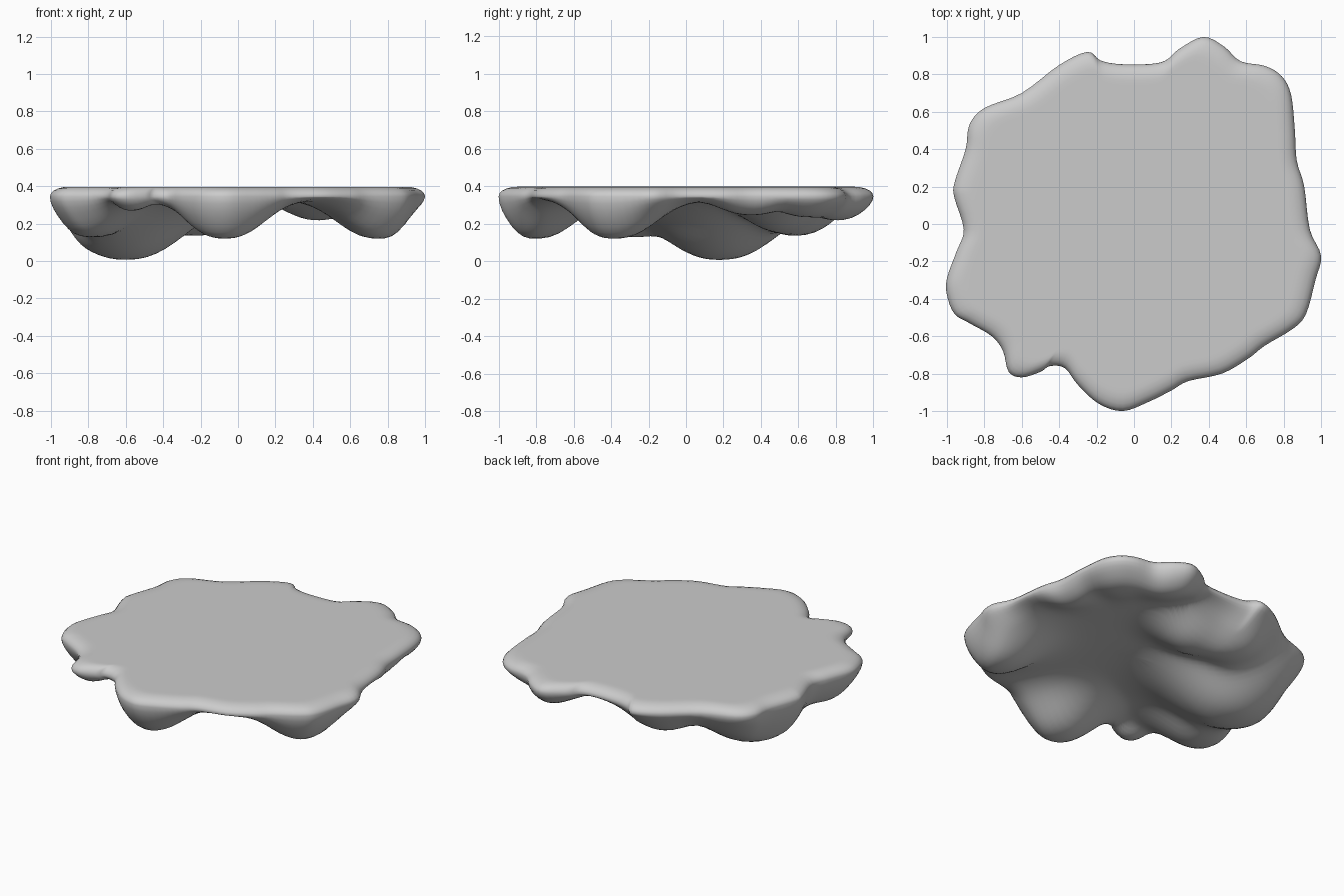
import bpy, bmesh, math

if "Cube" in bpy.data.objects:
    bpy.data.objects.remove(bpy.data.objects["Cube"])

# Outline of the slab seen from above
OUTLINE = [(.37, 1), (.48, .95), (.57, .87), (.70, .845), (.79, .79), (.84, .69), (.86, .5), (.87, .34),
           (.91, .2), (.94, -.03), (1, -.17), (.97, -.3), (.92, -.48), (.85, -.56), (.7, -.65),
           (.61, -.72), (.47, -.8), (.29, -.84), (.2, -.89), (.08, -.95), (-.06, -1), (-.19, -.96),
           (-.3, -.86), (-.37, -.77), (-.45, -.76), (-.5, -.79), (-.6, -.82), (-.67, -.79), (-.7, -.68),
           (-.76, -.6), (-.88, -.53), (-.96, -.48), (-1, -.38), (-1, -.29), (-.95, -.15), (-.91, -.03),
           (-.96, .14), (-.96, .22), (-.9, .4), (-.88, .53), (-.8, .62), (-.6, .7), (-.4, .85),
           (-.25, .92), (-.18, .875), (-.08, .855), (.08, .855), (.17, .875), (.24, .935)]
# Hanging lobes: x, y, radius, depth
LOBES = [(-.6, .18, .41, .318), (-.07, -.8, .27, .205), (.75, -.38, .28, .205), (-.05, .5, .24, .165),
         (-.27, .6, .25, .185), (-.78, -.3, .28, .195), (.45, .84, .24, .11), (.66, .66, .23, .09),
         (.8, .35, .2, .085), (-.58, -.74, .13, .06)]
TOP, RIM, BASE, SUB = 0.397, 0.345, 0.325, 4


def lobe_depth(x, y):
    total = sum((d * math.exp(-(math.hypot(x - a, y - b) / r) ** 2.4)) ** 3 for a, b, r, d in LOBES)
    return total ** (1 / 3)


def round_edge(t, start):
    u = max(0, (t - start) / (1 - start))
    return math.sqrt(max(0, 1 - u * u))


def top_z(x, y, t):
    return RIM + (TOP - RIM) * round_edge(t, .9)


def bottom_z(x, y, t):
    return RIM - (RIM - BASE + lobe_depth(x, y)) * round_edge(t, .84)


# Smooth resampling of the outline
def spline(a, b, c, d, t):
    return .5 * (2 * b + (c - a) * t + (2 * a - 5 * b + 4 * c - d) * t * t + (3 * b - a - 3 * c + d) * t ** 3)


n = len(OUTLINE)
edge = []
for i in range(n):
    p = [OUTLINE[(i + k) % n] for k in (-1, 0, 1, 2)]
    for s in range(SUB):
        edge.append(tuple(spline(*[q[axis] for q in p], s / SUB) for axis in (0, 1)))

bm = bmesh.new()
m = len(edge)


def add_ring(t, height):
    return [bm.verts.new((x * t, y * t, height(x * t, y * t, t))) for x, y in edge]


def bridge(a, b, flip):
    for i in range(m):
        j = (i + 1) % m
        quad = (a[i], a[j], b[j], b[i])
        bm.faces.new(quad[::-1] if flip else quad)


# Top and underside as concentric rings sharing the rim
rim = add_ring(1, top_z)
steps = [.995, .98, .96, .93, .9, .87, .84, .81] + [.78 - .05 * k for k in range(15)]
for height, flip in ((top_z, False), (bottom_z, True)):
    previous = rim
    for t in steps:
        ring = add_ring(t, height)
        bridge(previous, ring, flip)
        previous = ring
    centre = bm.verts.new((0, 0, height(0, 0, 0)))
    for i in range(m):
        bm.faces.new((previous[i], previous[(i + 1) % m], centre))

bmesh.ops.recalc_face_normals(bm, faces=bm.faces)
mesh = bpy.data.meshes.new("lobed_slab")
bm.to_mesh(mesh)
bm.free()
slab = bpy.data.objects.new("lobed_slab", mesh)
bpy.context.collection.objects.link(slab)
for poly in mesh.polygons:
    poly.use_smooth = True
